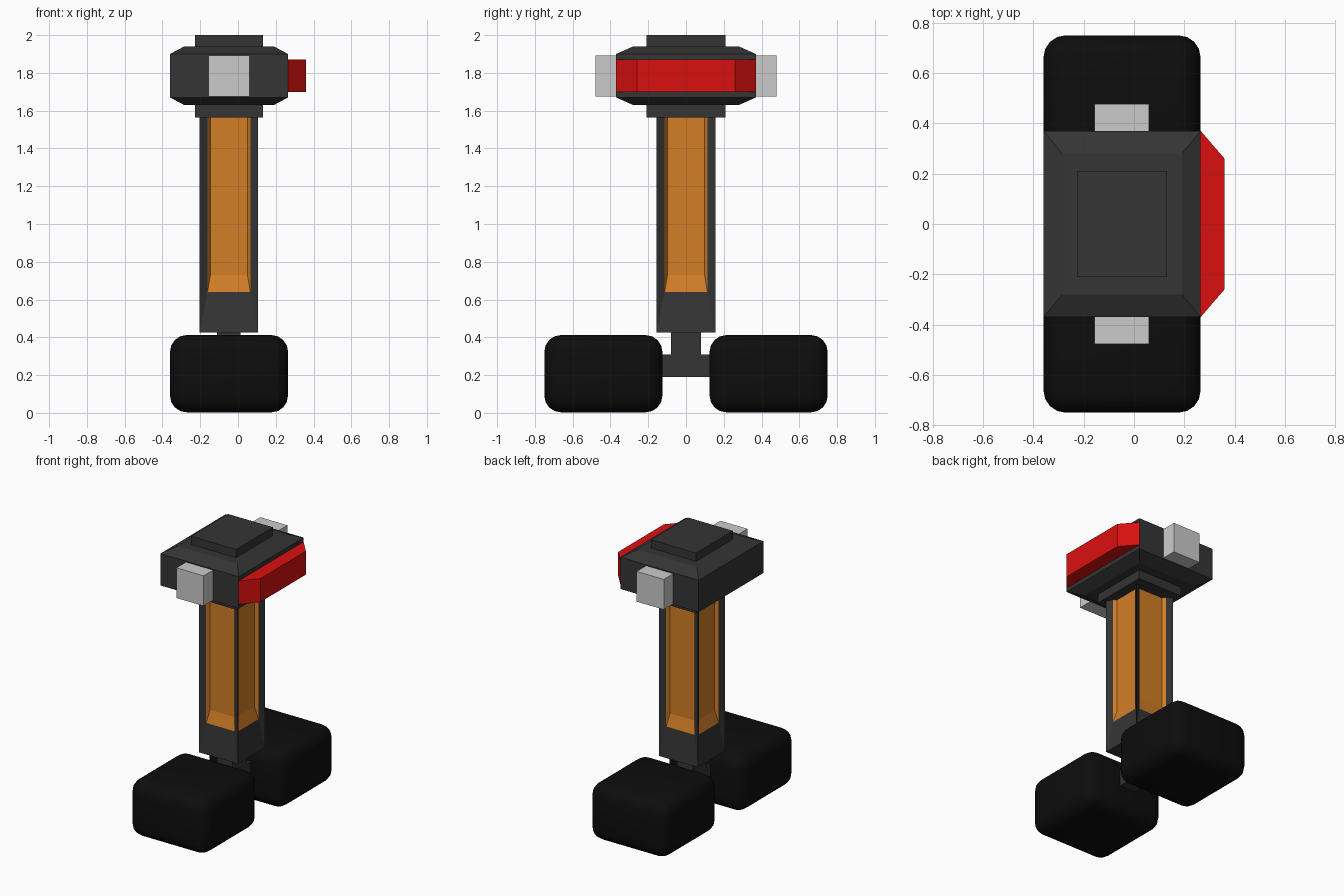
import bpy, bmesh

if "Cube" in bpy.data.objects:
    bpy.data.objects.remove(bpy.data.objects["Cube"])

CX = -0.048  # body centre line in x


def material(name, rgb):
    m = bpy.data.materials.new(name)
    m.diffuse_color = (*rgb, 1)
    m.use_nodes = True
    m.node_tree.nodes["Principled BSDF"].inputs["Base Color"].default_value = m.diffuse_color
    return m


DARK = material("dark_grey", (0.035, 0.035, 0.035))
BLACK = material("black", (0.004, 0.004, 0.004))
ORANGE = material("orange", (0.65, 0.21, 0.02))
RED = material("red", (0.7, 0.005, 0.005))


def finish(name, bm, *mats):
    bmesh.ops.recalc_face_normals(bm, faces=bm.faces)
    me = bpy.data.meshes.new(name)
    bm.to_mesh(me)
    bm.free()
    ob = bpy.data.objects.new(name, me)
    bpy.context.collection.objects.link(ob)
    for m in mats:
        if m:
            me.materials.append(m)
    return ob


def loft(name, rings, mat=None):
    """Join closed rings of points and cap both ends."""
    bm = bmesh.new()
    rs = [[bm.verts.new(p) for p in ring] for ring in rings]
    n = len(rs[0])
    for a, b in zip(rs, rs[1:]):
        for i in range(n):
            bm.faces.new((a[i], a[(i + 1) % n], b[(i + 1) % n], b[i]))
    bm.faces.new(rs[0])
    bm.faces.new(rs[-1])
    return finish(name, bm, mat)


def rect(x0, x1, y0, y1, z):
    return [(x0, y0, z), (x1, y0, z), (x1, y1, z), (x0, y1, z)]


def box(name, x0, x1, y0, y1, z0, z1, mat=None):
    return loft(name, [rect(x0, x1, y0, y1, z) for z in (z0, z1)], mat)


# Head with sloped shoulders, and plates above and below it
wide, narrow = (-0.36, 0.265, -0.37, 0.37), (-0.285, 0.19, -0.28, 0.28)
loft("head", [rect(*narrow, 1.63), rect(*wide, 1.67),
              rect(*wide, 1.90), rect(*narrow, 1.94)], DARK)
box("top_plate", -0.227, 0.132, -0.21, 0.21, 1.94, 2.0, DARK)
box("bottom_plate", -0.227, 0.132, -0.21, 0.21, 1.565, 1.63, DARK)

# Red visor on the +x side
visor = [(0.265, -0.37), (0.36, -0.26), (0.36, 0.26), (0.265, 0.37)]
loft("visor", [[(x, y, z) for x, y in visor] for z in (1.70, 1.87)], RED)

# Column: four sides, each a stepped recess with an orange panel
bm = bmesh.new()
steps = [(0.155, 0.0, 0.425), (0.128, 0.015, 0.57),
         (0.113, 0.022, 0.64), (0.098, 0.045, 0.73)]  # half width, depth, sill height
TOP, H = 1.565, 0.155
for dx, dy in ((0, -1), (1, 0), (0, 1), (-1, 0)):
    def vert(u, d, z):
        return bm.verts.new((CX + dx * (H - d) - dy * u, dy * (H - d) + dx * u, z))
    rows = [[vert(-u, d, TOP), vert(-u, d, z), vert(u, d, z), vert(u, d, TOP)]
            for u, d, z in steps]
    for k, (a, b) in enumerate(zip(rows, rows[1:])):
        for i in range(3):
            bm.faces.new((a[i], a[i + 1], b[i + 1], b[i])).material_index = int(k == 2)
    bm.faces.new(rows[-1]).material_index = 1
bm.faces.new([bm.verts.new(p) for p in rect(CX - H, CX + H, -H, H, 0.425)])
bmesh.ops.remove_doubles(bm, verts=bm.verts, dist=1e-4)
finish("column", bm, DARK, ORANGE)

# Neck and axle
box("neck", CX - 0.062, CX + 0.062, -0.08, 0.08, 0.19, 0.43, DARK)
box("axle", CX - 0.062, CX + 0.062, -0.14, 0.14, 0.19, 0.31, DARK)

# Paired ear blocks and rounded feet, front and back
for side, s in (("front", -1), ("back", 1)):
    y0, y1 = sorted((s * 0.37, s * 0.478))
    box(side + "_ear_block", -0.157, 0.06, y0, y1, 1.675, 1.893)
    y0, y1 = sorted((s * 0.125, s * 0.75))
    foot = box(side + "_foot", -0.36, 0.265, y0, y1, 0.003, 0.412, BLACK)
    bev = foot.modifiers.new("round", 'BEVEL')
    bev.width, bev.segments = 0.088, 4
    for p in foot.data.polygons:
        p.use_smooth = True
